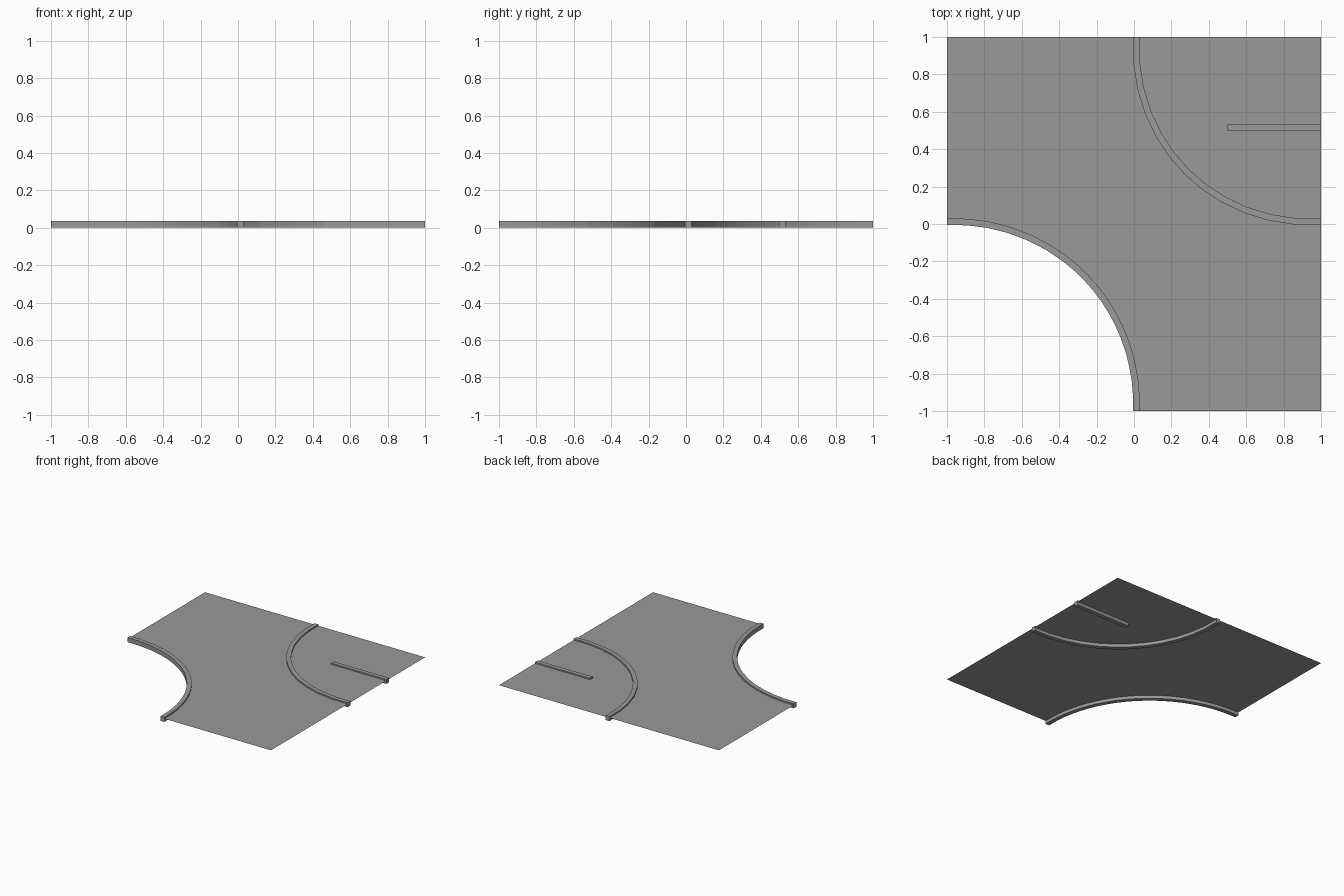
import bpy
from math import sin, cos, radians

if "Cube" in bpy.data.objects:
    bpy.data.objects.remove(bpy.data.objects["Cube"])

H = 0.037      # kerb height
W = 0.035      # kerb width
SLAB_Z = 0.026  # slab level, partway up the kerbs

# dark grey asphalt colour for every part
grey = bpy.data.materials.new("dark_grey")
grey.diffuse_color = (0.32, 0.32, 0.32, 1)
grey.use_nodes = True
grey.node_tree.nodes["Principled BSDF"].inputs["Base Color"].default_value = grey.diffuse_color


def make(name, verts, faces):
    mesh = bpy.data.meshes.new(name)
    mesh.from_pydata(verts, [], faces)
    mesh.update()
    mesh.materials.append(grey)
    obj = bpy.data.objects.new(name, mesh)
    bpy.context.collection.objects.link(obj)
    return obj


def arc_point(c, sign, a, base, bulge, off=0.0):
    # slightly squared quarter arc around a corner
    r = base + bulge * sin(2 * a) + off
    return (c[0] + sign * r * cos(a), c[1] + sign * r * sin(a))


def kerb(name, c, sign, base, bulge, a0, a1, steps):
    # sweep a rectangular section along part of the arc
    verts, faces = [], []
    for i in range(steps + 1):
        a = radians(a0 + (a1 - a0) * i / steps)
        for off, z in ((0, 0), (W, 0), (W, H), (0, H)):
            verts.append((*arc_point(c, sign, a, base, bulge, off), z))
    for i in range(steps):
        p, q = 4 * i, 4 * i + 4
        for k in range(4):
            n = (k + 1) % 4
            faces.append((p + k, q + k, q + n, p + n))
    e = 4 * steps
    faces += [(0, 1, 2, 3), (e + 3, e + 2, e + 1, e)]
    obj = make(name, verts, faces)
    bpy.ops.object.select_all(action='DESELECT')
    obj.select_set(True)
    bpy.context.view_layer.objects.active = obj
    bpy.ops.object.shade_smooth_by_angle(angle=radians(30))


# three kerb pieces round the cut-away corner
SW, NE = (-1, -1), (1, 1)
cuts = (0, 27, 52, 90)
for i in range(3):
    kerb(f"outer_kerb_{i + 1}", SW, 1, 0.995, 0.018, cuts[i], cuts[i + 1], 6)

# three kerb pieces round the opposite corner
cuts = (0, 31.5, 58.5, 90)
for i in range(3):
    kerb(f"inner_kerb_{i + 1}", NE, -1, 0.97, 0.03, cuts[i], cuts[i + 1], 4)

# straight dividing strip
bpy.ops.mesh.primitive_cube_add(size=1, location=(0.75, 0.514, H / 2))
bar = bpy.context.object
bar.name = "divider_strip"
bar.scale = (0.5, W, H)
bar.data.materials.append(grey)

# thin road slab with a curved corner cut away
n = 18
edge = [(*arc_point(SW, 1, radians(90 * i / n), 0.995, 0.018, W / 2), SLAB_Z)
        for i in range(n + 1)]
outline = [(1, -1, SLAB_Z), (1, 1, SLAB_Z), (-1, 1, SLAB_Z)] + edge[::-1]
make("road_slab", outline, [tuple(range(len(outline)))])
